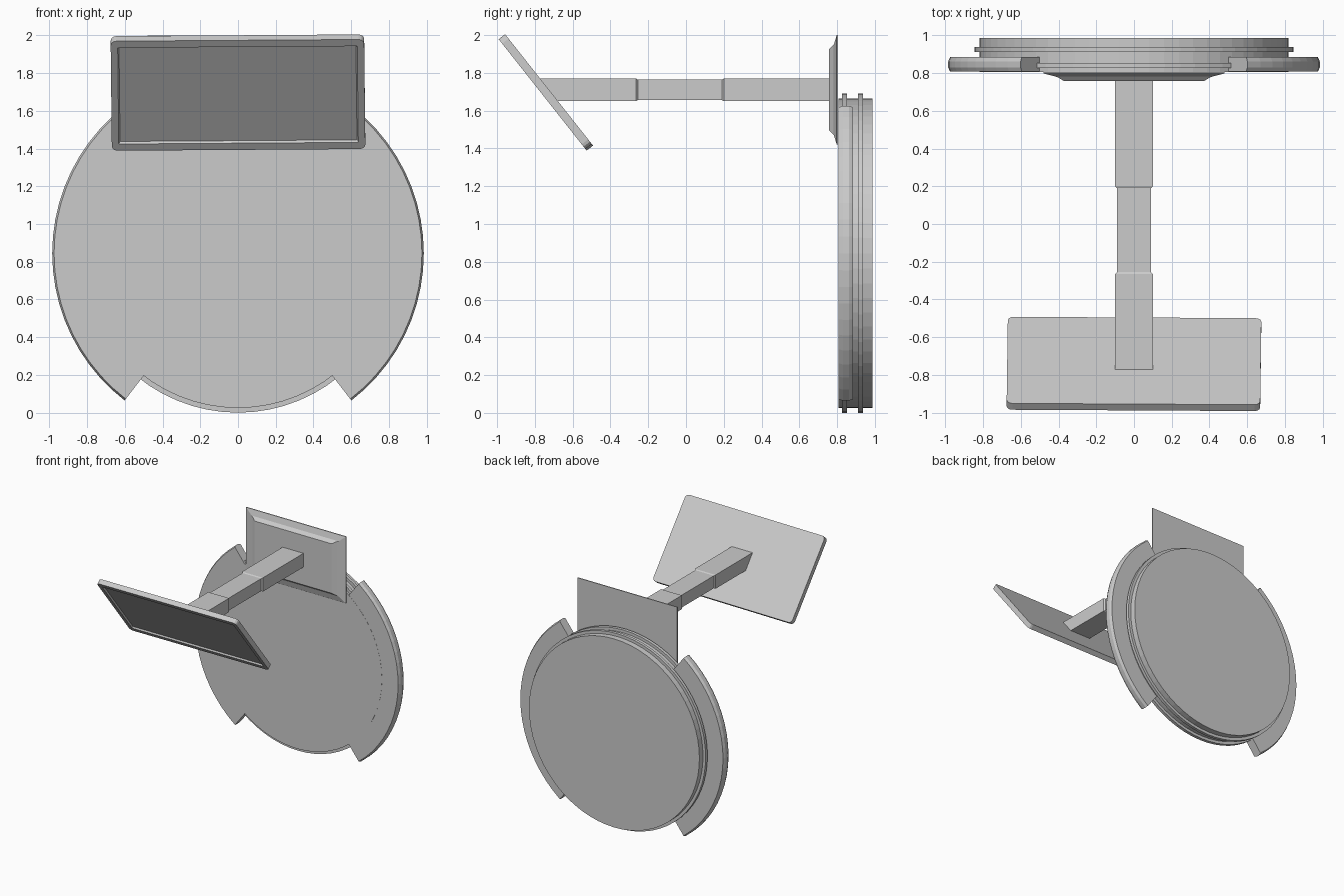
import bpy, bmesh, math
from mathutils import Matrix, Vector

cube = bpy.data.objects.get("Cube")
if cube:
    bpy.data.objects.remove(cube, do_unlink=True)

grey = bpy.data.materials.new("plain grey")
grey.use_nodes = True
GREY = (0.6, 0.6, 0.6, 1)
grey.diffuse_color = GREY
grey.node_tree.nodes["Principled BSDF"].inputs["Base Color"].default_value = GREY

HUB_Z = 0.845      # height of the disc axis
ARM_Z = 1.71       # height of the arm axis


def loft(name, rings, loop=False):
    """Skin a list of closed outlines; cap the ends, or join them if loop."""
    bm = bmesh.new()
    rows = [[bm.verts.new(p) for p in ring] for ring in rings]
    pairs = list(zip(rows, rows[1:]))
    if loop:
        pairs.append((rows[-1], rows[0]))
    else:
        bm.faces.new(rows[0])
        bm.faces.new(rows[-1])
    n = len(rows[0])
    for a, b in pairs:
        for i in range(n):
            j = (i + 1) % n
            bm.faces.new((a[i], a[j], b[j], b[i]))
    bmesh.ops.recalc_face_normals(bm, faces=bm.faces)
    mesh = bpy.data.meshes.new(name)
    bm.to_mesh(mesh)
    bm.free()
    mesh.materials.append(grey)
    obj = bpy.data.objects.new(name, mesh)
    bpy.context.collection.objects.link(obj)
    return obj


def polar(r, y, angle):
    return (r * math.cos(angle), y, HUB_Z + r * math.sin(angle))


def block(y, hx, hz, slope=0):
    """Rectangle across the y axis, optionally leaning along y."""
    return [(sx * hx, y + slope * sz * hz, ARM_Z + sz * hz)
            for sx, sz in ((-1, -1), (1, -1), (1, 1), (-1, 1))]


def rounded(hx, hy, r, depth, steps=3):
    """Rounded rectangle outline at a given depth."""
    pts = []
    for k, (sx, sy) in enumerate(((1, 1), (-1, 1), (-1, -1), (1, -1))):
        for s in range(steps + 1):
            a = math.pi / 2 * (k + s / steps)
            pts.append(Vector((sx * (hx - r) + r * math.cos(a),
                               sy * (hy - r) + r * math.sin(a), depth)))
    return pts


# Main disc with two raised ribs around its rim
R, RIB = 0.82, 0.845
rim = [(R, 0.807), (R, 0.826), (RIB, 0.826), (RIB, 0.853), (R, 0.853),
       (R, 0.911), (RIB, 0.911), (RIB, 0.937), (R, 0.937), (R, 0.987)]
SEG = 64
loft("main_disc", [[polar(r, y, math.tau * i / SEG) for i in range(SEG)]
                   for r, y in rim])

# Curved side wings with a bevelled outer edge
wing = [(0.81, 0.808), (0.975, 0.808), (0.985, 0.83), (0.985, 0.862),
        (0.975, 0.884), (0.81, 0.884)]
HALF = math.radians(52.4)
for name, middle in (("left_wing", 0), ("right_wing", math.pi)):
    loft(name, [[polar(r, y, middle + HALF * (i / 10 - 1)) for r, y in wing]
                for i in range(21)])

# Stepped mounting plate
loft("mount_plate", [block(0.806, 0.48, 0.29), block(0.798, 0.48, 0.29),
                     block(0.783, 0.42, 0.24), block(0.778, 0.405, 0.235),
                     block(0.757, 0.37, 0.215)])

# Arm with a slimmer middle section, cut to the slope of the screen
THICK, SLIM = (0.1, 0.06), (0.09, 0.054)
loft("arm", [block(0.765, *THICK), block(0.2, *THICK), block(0.19, *SLIM),
             block(-0.255, *SLIM), block(-0.265, *THICK),
             block(-0.735, *THICK, slope=-0.79)])

# Tilted screen with a recessed front
panel = [rounded(0.672, 0.37, 0.03, 0), rounded(0.672, 0.37, 0.03, 0.043),
         rounded(0.635, 0.325, 0.004, 0.043), rounded(0.628, 0.318, 0.004, 0.03)]
up = Vector((0, -0.62, 0.785)).normalized()
side = Vector((1, 0, 0))
frame = Matrix((side, up, side.cross(up))).transposed().to_4x4()
place = (Matrix.Translation((0, -0.725, ARM_Z)) @ frame
         @ Matrix.Rotation(math.radians(0.5), 4, "Z"))
loft("screen", [[place @ p for p in ring] for ring in panel])
